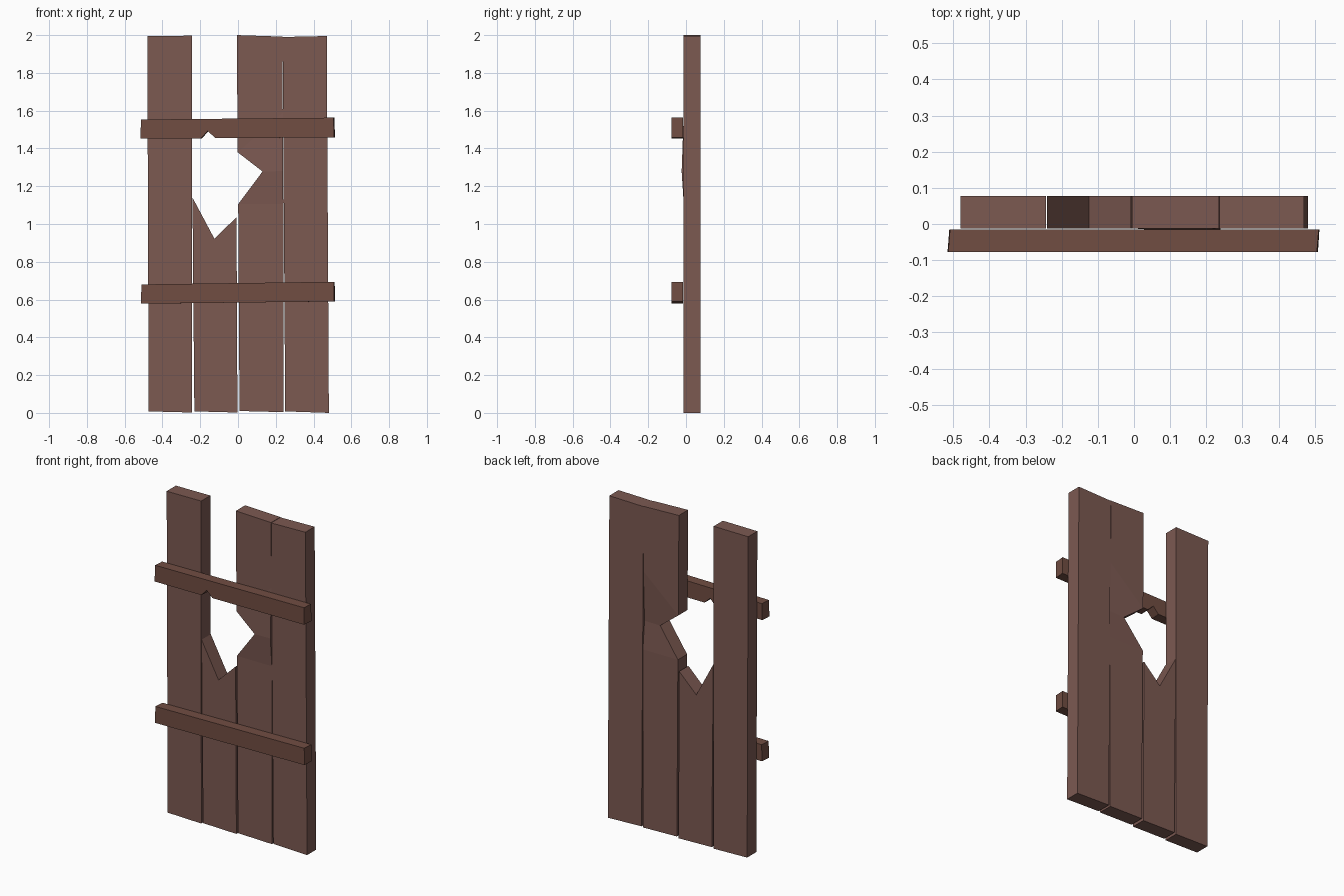
import bpy, bmesh

if "Cube" in bpy.data.objects:
    bpy.data.objects.remove(bpy.data.objects["Cube"])


def material(name, color):
    m = bpy.data.materials.new(name)
    m.diffuse_color = (*color, 1)
    m.use_nodes = True
    m.node_tree.nodes["Principled BSDF"].inputs["Base Color"].default_value = m.diffuse_color
    return m


plank_wood = material("plank_wood", (0.20, 0.10, 0.083))
rail_wood = material("rail_wood", (0.165, 0.075, 0.055))


def board(name, faces, y0, y1, mat, skew=0.0):
    """Extrude front faces made of (x, z) or (x, z, bulge) points from y0 to y1.
    skew shifts the back in x."""
    bm = bmesh.new()
    for face in faces:
        bm.faces.new([bm.verts.new((p[0], y0 + (p[2] if len(p) > 2 else 0), p[1]))
                      for p in face])
    bmesh.ops.remove_doubles(bm, verts=bm.verts, dist=1e-5)
    ext = bmesh.ops.extrude_face_region(bm, geom=bm.faces[:], use_keep_orig=True)
    back = [v for v in ext["geom"] if isinstance(v, bmesh.types.BMVert)]
    bmesh.ops.translate(bm, verts=back, vec=(skew, y1 - y0, 0))
    bmesh.ops.recalc_face_normals(bm, faces=bm.faces[:])
    me = bpy.data.meshes.new(name)
    bm.to_mesh(me)
    bm.free()
    me.materials.append(mat)
    ob = bpy.data.objects.new(name, me)
    bpy.context.collection.objects.link(ob)
    return ob


PF, PB = -0.012, 0.078      # plank front and back
RF, RB = -0.078, -0.015     # rail front and back

# Outer planks
board("plank_left", [[(-0.473, 0.008), (-0.243, 0.002), (-0.244, 1.997), (-0.48, 1.995)]],
      PF, PB, plank_wood)
board("plank_right", [[(0.25, 0.008), (0.481, 0.0), (0.47, 1.995), (0.236, 1.99)]],
      PF, PB, plank_wood)

# Snapped plank with a jagged top
board("plank_broken", [[(-0.231, 0.008), (-0.003, 0.002), (-0.008, 1.036),
                        (-0.125, 0.922), (-0.241, 1.14)]], PF, PB, plank_wood)

# Cracked plank: rows of (left point, right point), bulging forward at the notch
rows = [((0.008, 0.01), (0.24, 0.004)),
        ((0.001, 1.105), (0.24, 1.105)),
        ((0.13, 1.278, -0.011), (0.237, 1.28, -0.011)),
        ((-0.002, 1.38), (0.237, 1.59)),
        ((-0.006, 2.0), (0.235, 1.992))]
board("plank_cracked", [[a[0], a[1], b[1], b[0]] for a, b in zip(rows, rows[1:])],
      PF, PB, plank_wood)

# Cross rails, the upper one chipped along its bottom edge
board("upper_rail", [[(-0.516, 1.452), (-0.197, 1.453), (-0.16, 1.492), (-0.12, 1.455),
                      (0.508, 1.458), (0.506, 1.563), (-0.514, 1.553)]],
      RF, RB, rail_wood, 0.005)
board("lower_rail", [[(-0.514, 0.578), (0.509, 0.59), (0.508, 0.694), (-0.511, 0.68)]],
      RF, RB, rail_wood, 0.004)
